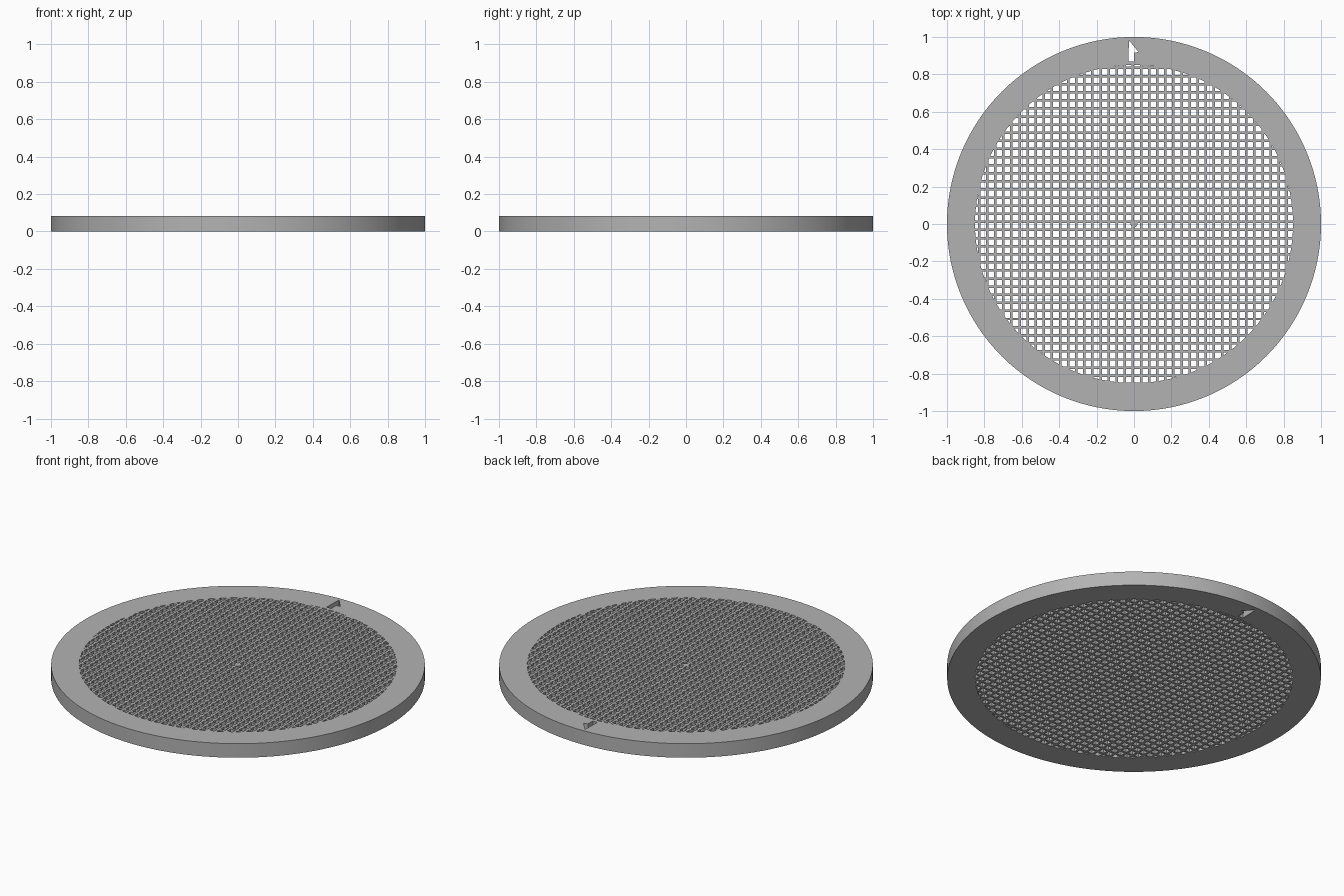
import bpy, bmesh, math
from mathutils import Matrix

HEIGHT = 0.083
PITCH = 0.0433
HOLE = 0.030
MESH_RADIUS = 0.85

cube = bpy.data.objects.get("Cube")
if cube:
    bpy.data.objects.remove(cube, do_unlink=True)

grey = bpy.data.materials.new("plain grey")
grey.use_nodes = True
colour = (0.45, 0.45, 0.45, 1)
grey.diffuse_color = colour
grey.node_tree.nodes["Principled BSDF"].inputs["Base Color"].default_value = colour


def make_object(name, bm):
    mesh = bpy.data.meshes.new(name)
    bmesh.ops.recalc_face_normals(bm, faces=bm.faces)
    bm.to_mesh(mesh)
    bm.free()
    ob = bpy.data.objects.new(name, mesh)
    bpy.context.collection.objects.link(ob)
    return ob


def prism(name, points, bottom, top):
    bm = bmesh.new()
    face = bm.faces.new([bm.verts.new((x, y, bottom)) for x, y in points])
    ext = bmesh.ops.extrude_face_region(bm, geom=[face])
    verts = [g for g in ext["geom"] if isinstance(g, bmesh.types.BMVert)]
    bmesh.ops.translate(bm, verts=verts, vec=(0, 0, top - bottom))
    return make_object(name, bm)


def circle(radius, sides):
    return [(radius * math.cos(math.tau * i / sides),
             radius * math.sin(math.tau * i / sides)) for i in range(sides)]


def combine(target, tool, operation):
    mod = target.modifiers.new("cut", "BOOLEAN")
    mod.operation = operation
    mod.solver = "MANIFOLD"
    mod.object = tool
    bpy.context.view_layer.objects.active = target
    bpy.ops.object.modifier_apply(modifier=mod.name)
    bpy.data.objects.remove(tool, do_unlink=True)


# Square holes on a regular lattice, as one cutter
bm = bmesh.new()
for i in range(-21, 22):
    for j in range(-21, 22):
        x, y = 0.016 + i * PITCH, -0.010 + j * PITCH
        if math.hypot(x, y) < MESH_RADIUS + HOLE:
            place = Matrix.Translation((x, y, HEIGHT / 2)) @ Matrix.Diagonal(
                (HOLE, HOLE, HEIGHT * 2, 1))
            bmesh.ops.create_cube(bm, size=1, matrix=place)
holes = make_object("hole_cutter", bm)

# Trim the holes to the round mesh area and keep a small solid hub
combine(holes, prism("mesh_area", circle(MESH_RADIUS, 128), -0.2, 0.3), "INTERSECT")
combine(holes, prism("hub", circle(0.018, 24), -0.2, 0.3), "DIFFERENCE")

# Disc with rim, perforated centre and half-arrow slot at the back
disc = prism("perforated_disc", circle(1, 128), 0, HEIGHT)
combine(disc, holes, "DIFFERENCE")
arrow = [(-0.03, 0.87), (0, 0.87), (0, 0.915), (0.024, 0.92), (-0.027, 0.982)]
combine(disc, prism("arrow_cutter", arrow, -0.1, 0.2), "DIFFERENCE")
disc.data.materials.clear()
disc.data.materials.append(grey)

bpy.ops.object.select_all(action="DESELECT")
disc.select_set(True)
bpy.context.view_layer.objects.active = disc
bpy.ops.object.shade_smooth_by_angle(angle=math.radians(30))
